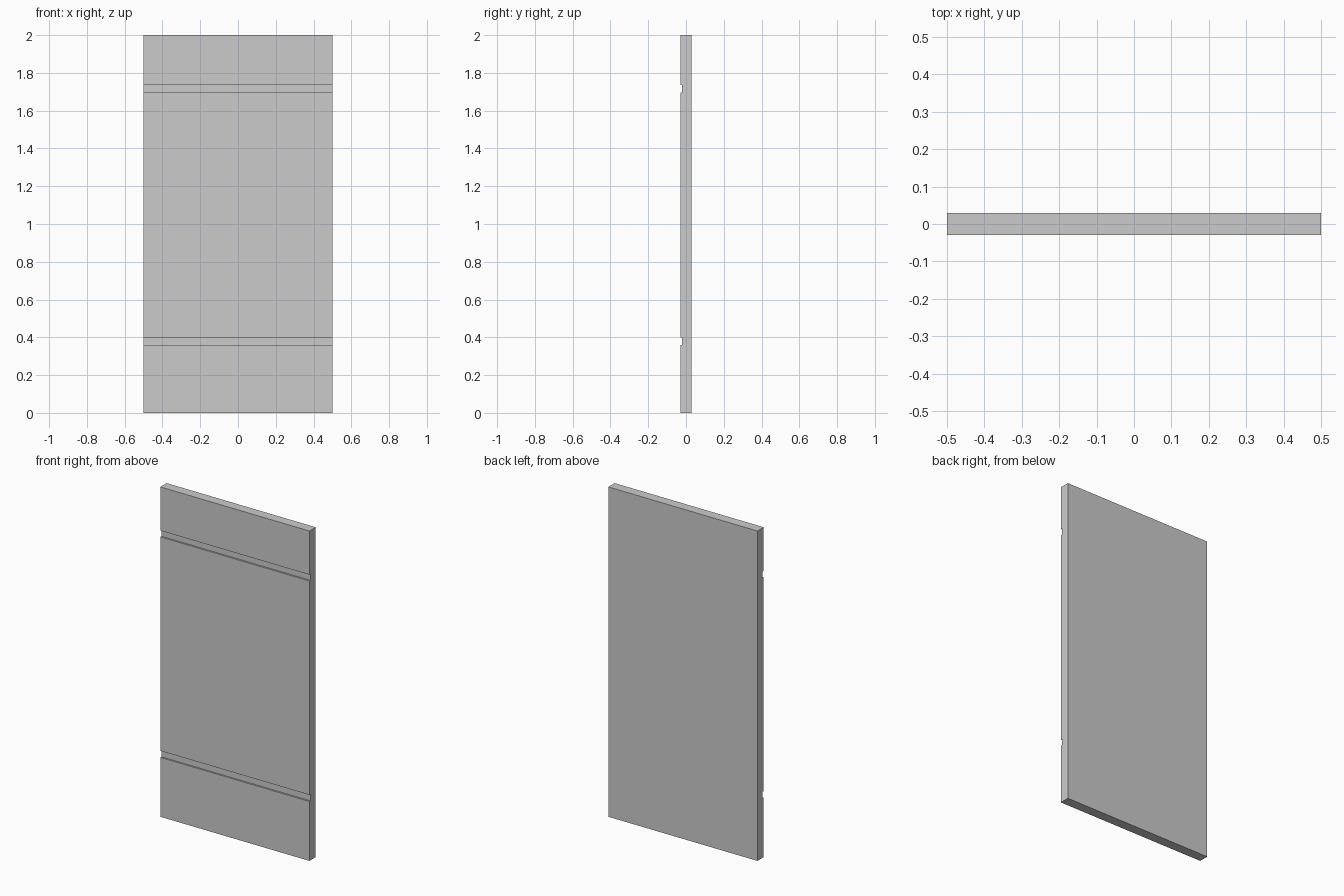
import bpy, bmesh
from mathutils import Vector

if "Cube" in bpy.data.objects:
    bpy.data.objects.remove(bpy.data.objects["Cube"])

WIDTH, HEIGHT, HALF_T = 1.0, 2.0, 0.03
GROOVE_DEPTH = 0.01
GROOVES = [(0.36, 0.40), (1.697, 1.735)]   # bottom and top of each groove

# Side profile (y, z): flat back, front face stepped in at each groove
profile = [(HALF_T, HEIGHT), (HALF_T, 0), (-HALF_T, 0)]
for low, high in GROOVES:
    inner = -HALF_T + GROOVE_DEPTH
    profile += [(-HALF_T, low), (inner, low), (inner, high), (-HALF_T, high)]
profile.append((-HALF_T, HEIGHT))

# Extrude the profile across the width
bm = bmesh.new()
face = bm.faces.new([bm.verts.new((-WIDTH / 2, y, z)) for y, z in profile])
result = bmesh.ops.extrude_face_region(bm, geom=[face], use_keep_orig=True)
moved = [g for g in result["geom"] if isinstance(g, bmesh.types.BMVert)]
bmesh.ops.translate(bm, verts=moved, vec=Vector((WIDTH, 0, 0)))
bmesh.ops.recalc_face_normals(bm, faces=bm.faces[:])

mesh = bpy.data.meshes.new("grooved_panel")
bm.to_mesh(mesh)
bm.free()
panel = bpy.data.objects.new("grooved_panel", mesh)
bpy.context.collection.objects.link(panel)
